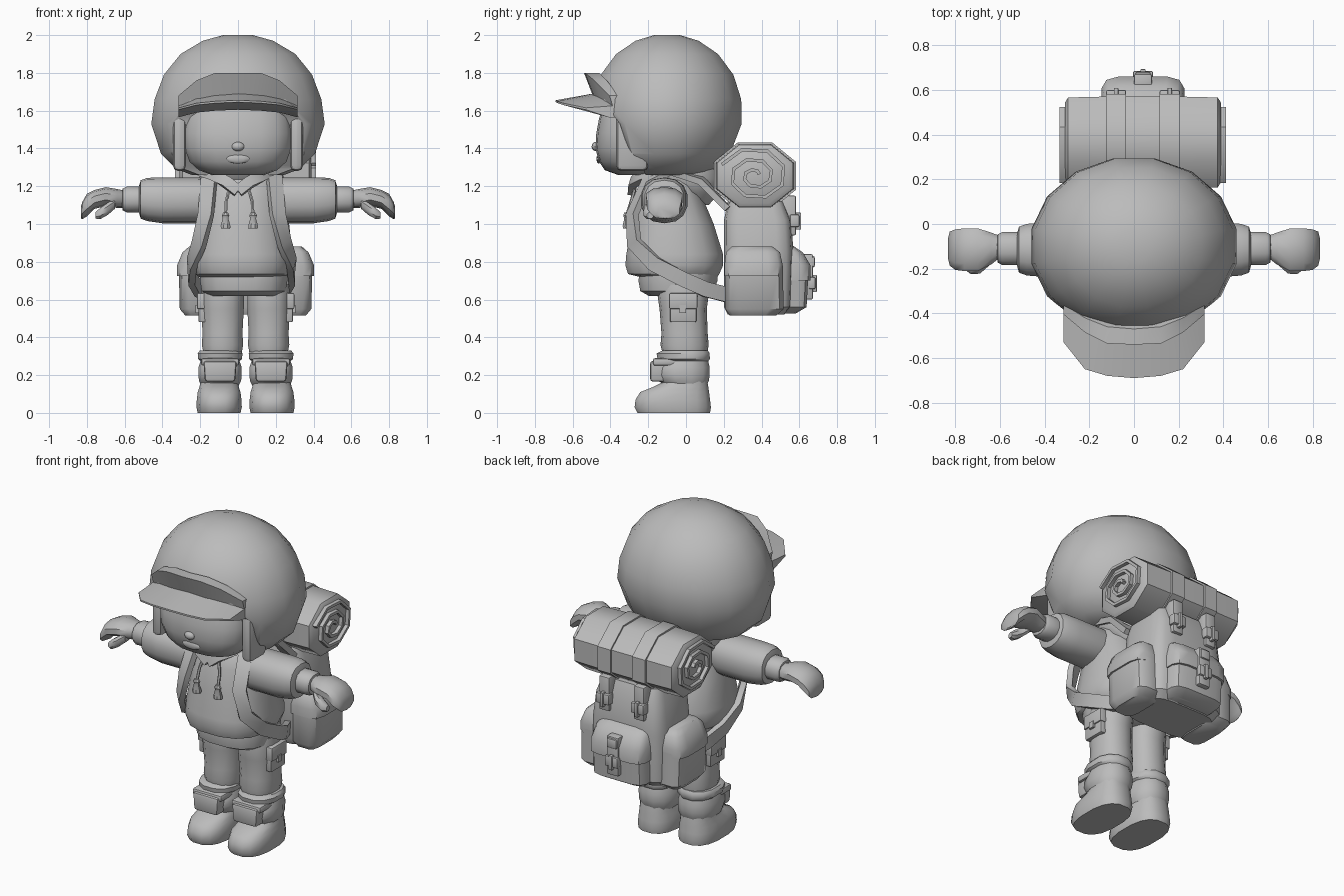
import bpy, bmesh, math
from mathutils import Vector

grey = bpy.data.materials.new("plain_grey")
grey.diffuse_color = (0.5, 0.5, 0.5, 1)


def finish(name, bm):
    bmesh.ops.recalc_face_normals(bm, faces=bm.faces)
    me = bpy.data.meshes.new(name)
    bm.to_mesh(me)
    bm.free()
    me.materials.append(grey)
    ob = bpy.data.objects.new(name, me)
    bpy.context.collection.objects.link(ob)
    return ob


def loft(name, rings, closed=False):
    """Skin a list of equal-length point loops."""
    bm = bmesh.new()
    vs = [[bm.verts.new(p) for p in r] for r in rings]
    n = len(vs[0])
    for a, b in zip(vs, vs[1:] + vs[:1] if closed else vs[1:]):
        for i in range(n):
            j = (i + 1) % n
            bm.faces.new((a[i], a[j], b[j], b[i]))
    if not closed:
        bm.faces.new(vs[0])
        bm.faces.new(vs[-1])
    return finish(name, bm)


def ring(axis, t, u, v, ru, rv, n=12, p=2.0):
    """Superellipse loop across the x or z axis."""
    out = []
    for i in range(n):
        a = 2 * math.pi * (i + 0.5) / n
        c, s = math.cos(a), math.sin(a)
        du = ru * math.copysign(abs(c) ** (2 / p), c)
        dv = rv * math.copysign(abs(s) ** (2 / p), s)
        out.append((u + du, v + dv, t) if axis == 'z' else (t, u + du, v + dv))
    return out


def stack(name, cx, rows, n=12, p=2.0):
    """Rows of height, front y, back y, half width."""
    return loft(name, [ring('z', z, cx, (a + b) / 2, w, (b - a) / 2, n, p) for z, a, b, w in rows])


def ball(name, c, r, seg=14, rings=10):
    bm = bmesh.new()
    bmesh.ops.create_uvsphere(bm, u_segments=seg, v_segments=rings, radius=1)
    for v in bm.verts:
        v.co = Vector(c) + Vector(v.co[i] * r[i] for i in range(3))
    return finish(name, bm)


def box(name, x, y, z, bev=0.0, taper=1.0):
    bm = bmesh.new()
    bmesh.ops.create_cube(bm, size=1)
    for v in bm.verts:
        k = taper if v.co.z > 0 else 1
        v.co = (sum(x) / 2 + v.co.x * (x[1] - x[0]) * k,
                sum(y) / 2 + v.co.y * (y[1] - y[0]),
                sum(z) / 2 + v.co.z * (z[1] - z[0]))
    if bev:
        bmesh.ops.bevel(bm, geom=bm.edges[:], offset=bev, segments=2, profile=0.5, affect='EDGES')
    return finish(name, bm)


def ribbon(name, pts, outs, w, t):
    pts = [Vector(p) for p in pts]
    rings = []
    for i, p in enumerate(pts):
        tan = (pts[min(i + 1, len(pts) - 1)] - pts[max(i - 1, 0)]).normalized()
        o = Vector(outs[i])
        o = (o - tan * o.dot(tan)).normalized()
        s = tan.cross(o) * w / 2
        o = o * t / 2
        rings.append([p + s + o, p - s + o, p - s - o, p + s - o])
    return loft(name, rings)


# Helmet shell with the face opening cut away
helmet = loft("helmet", [ring('z', z, 0, -0.1, rx, ry, 16) for z, rx, ry in (
    (1.26, .25, .20), (1.29, .33, .26), (1.37, .415, .34), (1.53, .468, .402), (1.66, .45, .40),
    (1.79, .40, .358), (1.90, .31, .275), (1.97, .19, .17), (2.0, .08, .07))])
side = [(-.19, 1.2), (-.23, 1.3), (-.31, 1.41), (-.35, 1.53), (-.41, 1.61), (-.8, 1.64), (-.8, 1.2)]
cutter = loft("face_cutter", [[(x, y, z) for y, z in side] for x in (-.7, .7)])
mod = helmet.modifiers.new("opening", 'BOOLEAN')
mod.operation, mod.object = 'DIFFERENCE', cutter
bpy.context.view_layer.objects.active = helmet
bpy.ops.object.modifier_apply(modifier=mod.name)
bpy.data.objects.remove(cutter)

# Visor: upright band and brim, skinned across x
cols = ((0, -.69, -.44, 1.70, 1.65, 1.80), (.12, -.68, -.43, 1.69, 1.645, 1.80),
        (.22, -.65, -.39, 1.67, 1.635, 1.76), (.315, -.53, -.33, 1.63, 1.61, 1.68))
cols = [(-c[0],) + c[1:] for c in cols[:0:-1]] + list(cols)
loft("brim", [[(x, yi, zt), (x, yo, zp + .005), (x, yo, zp - .005), (x, yi - .08, zp - .045),
               (x, yi, zp - .045)] for x, yo, yi, zt, zp, _ in cols])
loft("visor_band", [[(x, yi - .05, zt - .03), (x, yi - .05 - (zb - zt) * .5, zb), (x, yi - .03, zb),
                     (x, yi + .06, zt - .03)] for x, _, yi, zt, _, zb in cols])

# Face
stack("face", 0, [(1.26, -.36, -.1, .14), (1.285, -.43, -.1, .21), (1.33, -.46, -.1, .26),
                  (1.40, -.48, -.1, .285), (1.48, -.475, -.1, .29), (1.56, -.46, -.1, .28),
                  (1.64, -.43, -.1, .26)], 18, 2.5)
ball("nose", (0, -.475, 1.41), (.035, .025, .025), 10, 6)
ball("mouth", (0, -.462, 1.345), (.062, .012, .026), 12, 6)
for s in (-1, 1):
    box("cheek_flap", sorted((s * .275, s * .345)), (-.37, -.2), (1.28, 1.6), .03)

# Hoodie, hem, collar and hood
stack("hoodie", .02, [(.72, -.25, .17, .23), (.735, -.31, .18, .25), (.78, -.325, .20, .265),
                      (.84, -.32, .20, .265), (1.0, -.29, .15, .235), (1.14, -.265, .09, .215),
                      (1.23, -.22, .05, .19), (1.28, -.16, .02, .12)], 16, 2.5)
stack("hem", .03, [(.62, -.20, .12, .19), (.645, -.245, .15, .225), (.70, -.255, .17, .235),
                   (.74, -.25, .17, .235)], 16, 2.5)
stack("hood", 0, [(1.10, -.02, .12, .10), (1.17, -.12, .18, .18), (1.24, -.22, .20, .21),
                  (1.29, -.24, .19, .20), (1.30, -.18, .14, .14)], 14)
for s in (-1, 1):
    ribbon("collar", [(0, -.285, 1.175), (s * .06, -.28, 1.22), (s * .13, -.23, 1.26), (s * .19, -.12, 1.28)],
           [(0, -1, .2), (0, -1, .3), (s, -1, .3), (s, -.3, .3)], .06, .04)
    x = .007 + s * .073
    loft("drawstring", [ring('z', z, x * k, y, .009, .009, 6) for z, y, k in
                        ((1.19, -.27, .7), (1.12, -.29, .95), (1.04, -.315, 1))])
    stack("tassel", x, [(.975, -.335, -.29, .026), (.99, -.337, -.288, .028), (1.03, -.328, -.298, .016),
                        (1.045, -.334, -.294, .022), (1.06, -.328, -.30, .014)], 8)

# Arms, wrists and hands
for s in (-1, 1):
    loft("sleeve", [ring('x', s * x, -.115, z, r, r * .97, 14, 2.3) for x, z, r in (
        (.10, 1.13, .11), (.22, 1.125, .125), (.40, 1.125, .125), (.48, 1.13, .118),
        (.515, 1.13, .105), (.525, 1.13, .07))])
    loft("wrist", [ring('x', s * x, -.11, 1.13, r, r * .92, 12, 2.3) for x, r in (
        (.48, .07), (.51, .076), (.59, .076), (.61, .065), (.615, .04))])
    loft("hand", [ring('x', s * x, y, z, ry, rz, 10, 2.2) for x, y, z, ry, rz in (
        (.59, -.10, 1.13, .045, .045), (.64, -.11, 1.135, .075, .05), (.70, -.115, 1.145, .10, .05),
        (.76, -.115, 1.13, .10, .05), (.80, -.115, 1.10, .095, .06), (.825, -.11, 1.07, .08, .045),
        (.832, -.11, 1.06, .05, .03))])
    loft("thumb", [ring('x', s * x, y, z, r, r, 8) for x, y, z, r in (
        (.65, -.16, 1.11, .03), (.69, -.19, 1.08, .035), (.73, -.195, 1.055, .032), (.755, -.19, 1.045, .018))])

# Legs, knee pads, pockets and boots
for s in (-1, 1):
    cx = .04 + s * .135
    stack("trouser_leg", .04 + s * .122, [(.30, -.12, .11, .10), (.36, -.135, .12, .112), (.42, -.13, .115, .108),
          (.55, -.14, .11, .115), (.62, -.15, .12, .115), (.68, -.14, .11, .11)], 14, 2.3)
    stack("knee_cuff", cx, [(.27, -.13, .12, .10), (.285, -.155, .13, .12), (.315, -.16, .13, .122),
                            (.33, -.13, .12, .11)], 12, 2.3)
    stack("shin_band", cx, [(.14, -.11, .11, .10), (.17, -.15, .125, .115), (.20, -.165, .13, .118),
                            (.24, -.16, .13, .118), (.28, -.13, .12, .105)], 12, 2.3)
    box("knee_pad", (cx - .08, cx + .08), (-.19, -.08), (.165, .275), .015, 1.1)
    box("knee_strap", (cx - .1, cx + .1), (-.175, -.05), (.25, .29), .012)
    stack("boot", cx + s * .005, [(0, -.26, .13, .115), (.03, -.275, .135, .122), (.07, -.27, .13, .12),
          (.11, -.245, .125, .115), (.14, -.17, .12, .105), (.165, -.12, .115, .10)], 16, 2.6)
    px = sorted((.04 + s * .20, .04 + s * .25))
    box("leg_pocket", px, (-.085, .055), (.48, .62), .008)
    box("pocket_flap", (px[0] - .008, px[1] + .008), (-.09, .06), (.55, .635), .008)
    box("pocket_tab", (px[0] - .014, px[1] + .014), (-.035, .0), (.53, .57))

# Shoulder straps
for s in (-1, 1):
    path = [(.19, .22, 1.08), (.18, .08, 1.23), (.17, -.08, 1.285), (.175, -.21, 1.22), (.19, -.285, 1.05),
            (.225, -.275, .90), (.265, -.17, .79), (.265, -.02, .71), (.23, .1, .655), (.17, .22, .625)]
    outs = [(0, .3, 1), (.2, .2, 1), (.3, -.2, 1), (.4, -1, .4), (.55, -1, .1),
            (.8, -.8, 0), (1, -.4, 0), (1, 0, 0), (1, .3, 0), (1, .3, 0)]
    ribbon("shoulder_strap", [(.02 + s * x, y, z) for x, y, z in path],
           [(s * a, b, c) for a, b, c in outs], .08, .035)

# Backpack body, side pockets and front pocket
C = .04
stack("pack_body", C, [(.52, .22, .52, .22), (.56, .20, .56, .25), (.85, .20, .57, .25), (1.02, .20, .56, .23),
                       (1.12, .22, .52, .20)], 16, 5)
for s in (-1, 1):
    stack("side_pocket", C + s * .25, [(.515, .23, .48, .07), (.55, .205, .52, .10), (.75, .205, .515, .105)], 12, 4)
    stack("side_pocket_flap", C + s * .25, [(.725, .20, .515, .115), (.78, .20, .515, .115), (.85, .21, .50, .085),
                                            (.88, .24, .46, .05)], 12, 4)
stack("front_pocket", C, [(.525, .40, .58, .15), (.56, .40, .64, .18), (.74, .40, .65, .18)], 12, 5)
stack("front_pocket_flap", C, [(.70, .40, .662, .188), (.78, .40, .662, .188), (.85, .40, .62, .175),
                               (.89, .40, .56, .15)], 12, 5)
box("pocket_strap", (C - .04, C + .04), (.6, .672), (.60, .84), .008)
box("pocket_buckle", (C - .045, C + .045), (.65, .685), (.655, .72), .008)
box("buckle_pin", (C - .012, C + .012), (.67, .693), (.64, .73), .004)
box("pocket_clasp", (C - .035, C + .035), (.64, .682), (.77, .83), .01)

# Bedroll with spiral ends and holding straps
Y, Z = .365, 1.255


def roll_ring(x, k):
    return ring('x', x, Y, Z, .218 * k, .178 * k, 8)


loft("bedroll", [roll_ring(C + x, k) for x, k in ((-.35, .88), (-.335, 1), (-.17, 1.02), (0, 1.03), (.17, 1.02),
                                                  (.335, 1), (.35, .88))])
for s in (-1, 1):
    pts, outs = [], []
    for i in range(20):
        a = i * math.pi / 4 + math.pi / 8
        r = .025 + .165 * i / 19
        d = Vector((0, math.cos(a), math.sin(a) * .82))
        pts.append(Vector((C + s * .35, Y, Z)) + d * r)
        outs.append(d)
    ribbon("bedroll_spiral", pts, outs, .045, .018)
    x = C + s * .12
    loft("bedroll_strap", [roll_ring(x + d, 1.08) for d in (-.045, .045)])
    box("hanging_strap", (x - .035, x + .035), (.5, .582), (.94, 1.15), .008)
    box("strap_buckle", (x - .045, x + .045), (.55, .60), (.985, 1.05), .008)
    box("strap_pin", (x - .01, x + .01), (.57, .61), (.97, 1.06), .004)

# Smooth shading with crisp edges
bpy.ops.object.select_all(action='SELECT')
bpy.ops.object.shade_smooth_by_angle(angle=math.radians(40))
